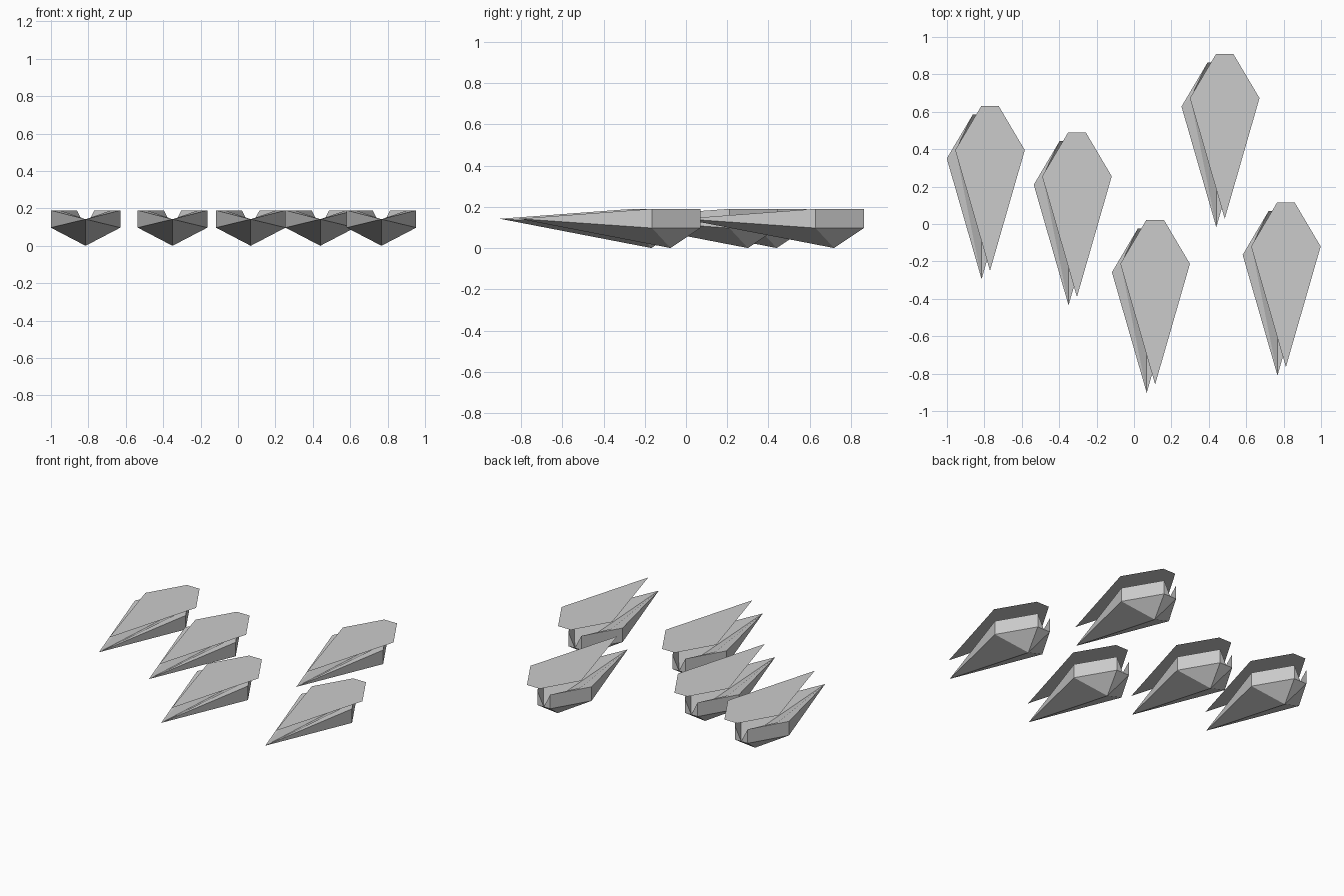
import bpy
import bmesh
from mathutils import Vector

old = bpy.data.objects.get("Cube")
if old:
    bpy.data.objects.remove(old, do_unlink=True)

grey = bpy.data.materials.new("light grey")
grey.use_nodes = True
colour = (0.6, 0.6, 0.6, 1)
grey.diffuse_color = colour
grey.node_tree.nodes["Principled BSDF"].inputs["Base Color"].default_value = colour

TOP, RIM, NOSE, LIFT = 0.19, 0.097, 0.142, 0.045
WIDE, TAIL = (0.186, 0.645), (0.047, 0.88)


def finish(bm, name, location):
    mesh = bpy.data.meshes.new(name)
    bm.to_mesh(mesh)
    bm.free()
    mesh.materials.append(grey)
    obj = bpy.data.objects.new(name, mesh)
    obj.location = location
    bpy.context.collection.objects.link(obj)


def hull(name, location):
    """Faceted hull with a grooved top, measured from its nose."""
    bm = bmesh.new()
    nose = bm.verts.new((0, 0, NOSE))
    keel = bm.verts.new((0, 0.735, 0))
    groove = bm.verts.new((0, TAIL[1], RIM))
    for side in (-1, 1):
        def point(xy, z):
            return bm.verts.new((side * xy[0], xy[1], z))
        wide_top, wide_low = point(WIDE, TOP), point(WIDE, RIM)
        tail_top, tail_low = point(TAIL, TOP), point(TAIL, RIM)
        inner = point((0.138, 0.69), TOP)
        for face in (
            (nose, wide_top, wide_low),                  # front flank
            (wide_top, tail_top, tail_low, wide_low),    # rear flank
            (nose, wide_low, keel), (wide_low, tail_low, keel),
            (tail_low, groove, keel),                    # underside
            (tail_top, groove, tail_low),                # stern
            (nose, inner, wide_top), (inner, tail_top, wide_top),
            (nose, groove, inner), (inner, groove, tail_top),  # groove
        ):
            bm.faces.new(face)
    bmesh.ops.recalc_face_normals(bm, faces=bm.faces)
    finish(bm, name, location)


def deck(name, location):
    """Flat sheet with the hull outline, floating above and behind it."""
    bm = bmesh.new()
    outline = [(0, 0), WIDE, TAIL, (-TAIL[0], TAIL[1]), (-WIDE[0], WIDE[1])]
    bm.faces.new([bm.verts.new((x, y, TOP)) for x, y in outline])
    finish(bm, name, Vector(location) + Vector((LIFT, LIFT, LIFT)))


# Five craft, placed by their noses
noses = [(-0.815, -0.295), (-0.35, -0.435), (0.068, -0.903),
         (0.44, -0.017), (0.767, -0.81)]
for i, (x, y) in enumerate(noses, 1):
    hull(f"hull_{i}", (x, y, 0))
    deck(f"deck_{i}", (x, y, 0))
